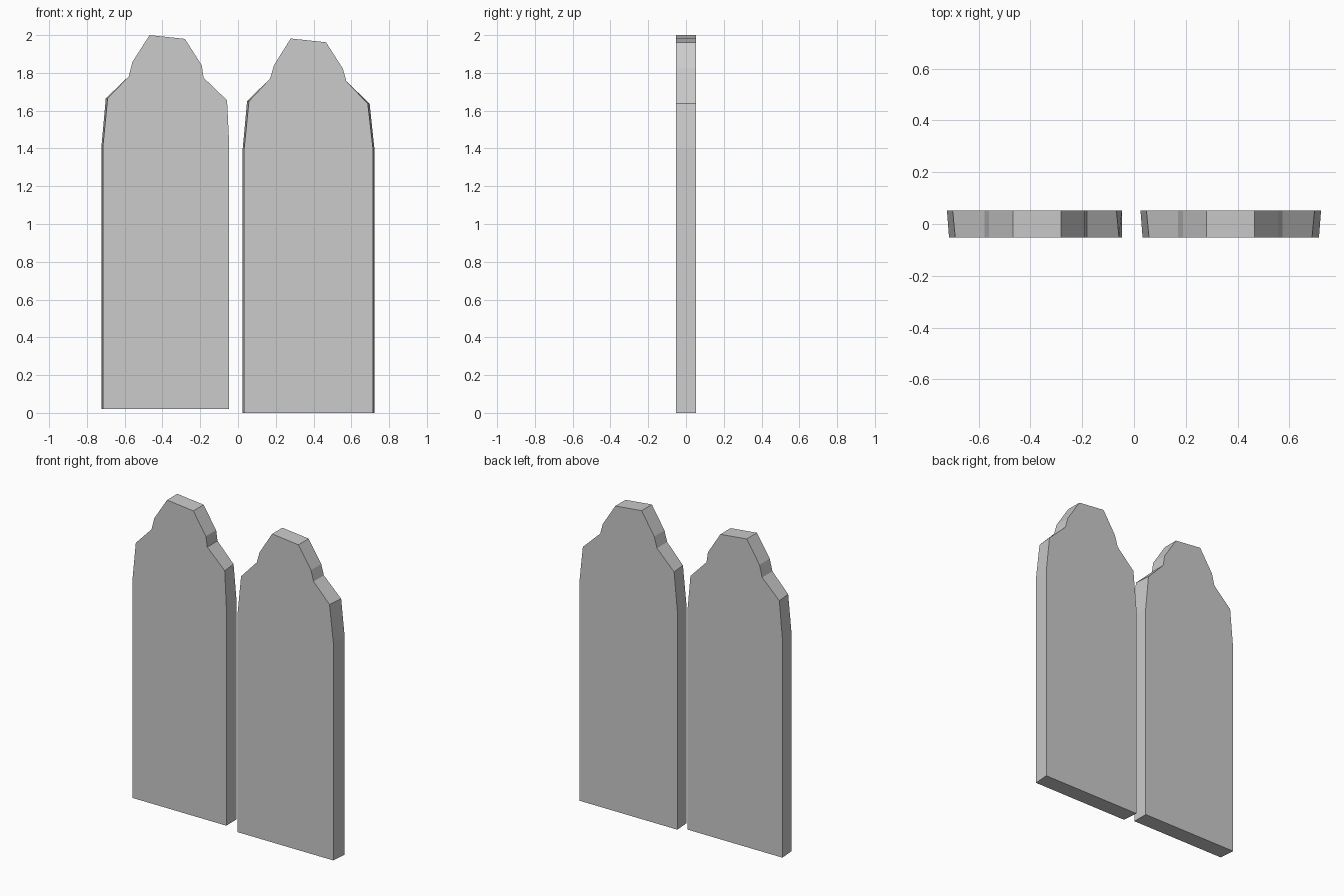
import bpy

HALF = 0.052  # half thickness


def slab(name, outline):
    """Outline points are (front x, back x, z)."""
    n = len(outline)
    verts = [(f, -HALF, z) for f, b, z in outline] + [(b, HALF, z) for f, b, z in outline]
    faces = [list(range(n)), list(range(2 * n - 1, n - 1, -1))]
    faces += [[(i + 1) % n, i, n + i, n + (i + 1) % n] for i in range(n)]
    mesh = bpy.data.meshes.new(name)
    mesh.from_pydata(verts, [], faces)
    mesh.update()
    obj = bpy.data.objects.new(name, mesh)
    bpy.context.collection.objects.link(obj)
    return obj


# Left panel, raised slightly off the ground (counter-clockwise from the front)
slab("left_panel", [
    (-0.714, -0.722, 0.02), (-0.047, -0.047, 0.02), (-0.047, -0.047, 1.43),
    (-0.058, -0.068, 1.655), (-0.182, -0.182, 1.774), (-0.192, -0.192, 1.84),
    (-0.281, -0.281, 1.98), (-0.468, -0.468, 2.0), (-0.559, -0.559, 1.858),
    (-0.578, -0.578, 1.782), (-0.69, -0.7, 1.665), (-0.714, -0.722, 1.42),
])

# Right panel
slab("right_panel", [
    (0.033, 0.025, 0.0), (0.714, 0.722, 0.0), (0.714, 0.722, 1.40),
    (0.687, 0.697, 1.637), (0.574, 0.574, 1.755), (0.555, 0.555, 1.823),
    (0.466, 0.466, 1.962), (0.279, 0.279, 1.982), (0.19, 0.19, 1.84),
    (0.17, 0.17, 1.77), (0.058, 0.048, 1.65), (0.033, 0.025, 1.40),
])
